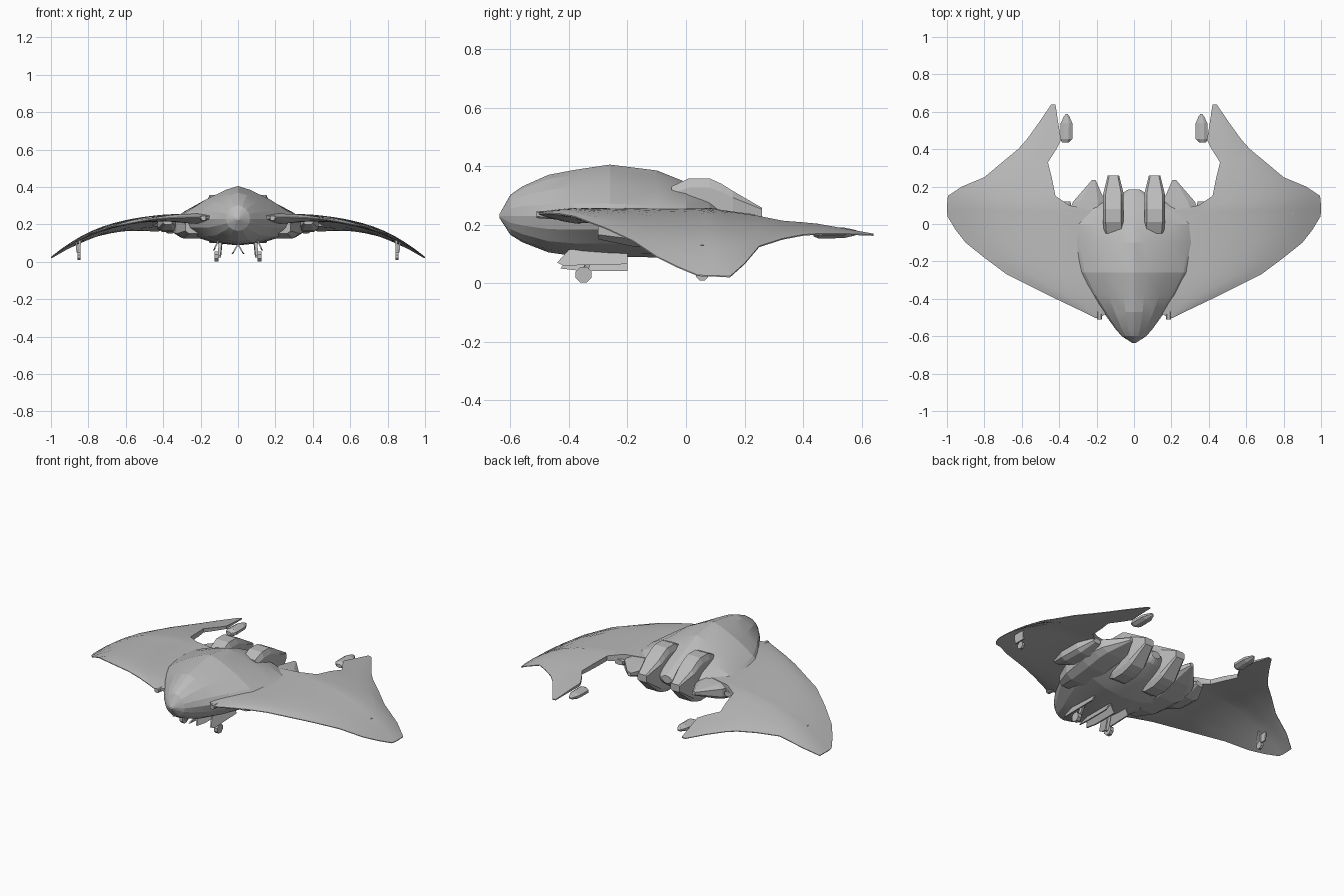
import bpy, bmesh, math
from mathutils import Matrix, Vector

if "Cube" in bpy.data.objects:
    bpy.data.objects.remove(bpy.data.objects["Cube"])

hull = bpy.data.materials.new("hull grey")
hull.diffuse_color = (0.5, 0.5, 0.5, 1)
hull.use_nodes = True
hull.node_tree.nodes["Principled BSDF"].inputs["Base Color"].default_value = hull.diffuse_color


def finish(name, bm, mirror=True, smooth=0):
    bmesh.ops.remove_doubles(bm, verts=bm.verts, dist=0.0005)
    bmesh.ops.recalc_face_normals(bm, faces=bm.faces)
    me = bpy.data.meshes.new(name)
    bm.to_mesh(me)
    bm.free()
    me.materials.append(hull)
    ob = bpy.data.objects.new(name, me)
    bpy.context.collection.objects.link(ob)
    if smooth:
        me.shade_smooth()
        me.set_sharp_from_angle(angle=math.radians(smooth))
    if mirror:
        ob.modifiers.new("mirror", 'MIRROR').use_clip = False
    return ob


def loft(name, rings, mirror=True, smooth=0):
    bm = bmesh.new()
    vs = [[bm.verts.new(p) for p in r] for r in rings]
    n = len(vs[0])
    for a, b in zip(vs, vs[1:]):
        for i in range(n):
            j = (i + 1) % n
            bm.faces.new((a[i], a[j], b[j], b[i]))
    bm.faces.new(vs[0])
    bm.faces.new(vs[-1])
    return finish(name, bm, mirror, smooth)


def interp(pts, x):
    for (a, fa), (b, fb) in zip(pts, pts[1:]):
        if x <= b:
            return fa + (fb - fa) * max(0, (x - a) / (b - a))
    return pts[-1][1]


# fuselage: bell-shaped upper half, flatter belly
# y, half width, top z, bottom z, side z, upper exponent
body = [(-.637, .008, .236, .222, .23, 2), (-.6, .065, .302, .165, .23, 1.8),
        (-.56, .1, .33, .14, .23, 1.7), (-.47, .165, .37, .105, .23, 1.5),
        (-.38, .23, .387, .092, .235, 1.35), (-.26, .3, .405, .09, .235, 1.25),
        (-.1, .335, .385, .088, .235, 1.2), (0, .33, .345, .11, .235, 1.25),
        (.08, .26, .305, .14, .232, 1.4), (.16, .07, .265, .18, .23, 1.6),
        (.185, .03, .25, .205, .23, 2)]
rings = []
for y, w, zt, zb, zs, p in body:
    r = []
    for i in range(16):
        a = 2 * math.pi * i / 16
        c, s = math.cos(a), math.sin(a)
        q = p if s >= 0 else 1.9
        h = zt - zs if s >= 0 else zs - zb
        r.append((w * math.copysign(abs(c) ** (2 / q), c), y,
                  zs + h * math.copysign(abs(s) ** (2 / q), s)))
    rings.append(r)
loft("fuselage", rings, mirror=False, smooth=12)

# drooping wing with a swept-back prong: slices along y of (y, inner x, outer x)
droop = [(0, .24), (.3, .238), (.4, .233), (.5, .222), (.6, .205), (.7, .18), (.8, .143),
         (.86, .113), (.92, .078), (.96, .052), (1, .024)]
slices = [(-.503, .185, .205), (-.48, .15, .25), (-.43, .12, .355), (-.38, .1, .46),
          (-.27, .1, .68), (-.18, .1, .8), (-.1, .1, .9), (-.03, .1, .955), (.04, .12, .997),
          (.07, .2, 1.0), (.1, .345, 1.0), (.15, .42, .995), (.2, .43, .92), (.25, .44, .8),
          (.33, .46, .705), (.4, .415, .62), (.45, .39, .575), (.54, .405, .51),
          (.64, .42, .442)]
rings = []
N = 12
for y, xi, xo in slices:
    top, bot = [], []
    for i in range(N + 1):
        u = i / N
        x = xi + (xo - xi) * u
        z = interp(droop, x) - max(0, y - .1) * .12
        edge = (1 - u ** 4) * min(1, (xo - xi) * 3)
        root = max(0, 1 - max(0, x - .25) / .2) if y < .12 else 0
        top.append((x, y, z + .002 + .017 * edge))
        bot.append((x, y, z - .002 - (.008 + .025 * root) * edge))
    rings.append(top + bot[::-1])
loft("wing", rings, smooth=30)


def box_ring(y, x0, x1, z0, z1, c=.22):
    dx, dz = (x1 - x0) * c, (z1 - z0) * c
    return [(x0 + dx, y, z0), (x1 - dx, y, z0), (x1, y, z0 + dz), (x1, y, z1 - dz),
            (x1 - dx, y, z1), (x0 + dx, y, z1), (x0, y, z1 - dz), (x0, y, z0 + dz)]


# main engine nacelles
loft("engine_nacelle", [box_ring(y, a, b, c, d, .12) for y, a, b, c, d in [
    (-.05, .055, .16, .13, .33), (.01, .055, .165, .1, .358), (.08, .055, .165, .1, .358),
    (.12, .055, .165, .11, .34), (.16, .055, .165, .125, .315), (.26, .08, .14, .215, .257)]])

# outer engine pods tapering to the rear
loft("outer_engine_pod", [box_ring(*s) for s in [
    (-.3, .2, .28, .15, .22), (-.18, .16, .33, .125, .24), (-.02, .15, .35, .13, .255),
    (.07, .15, .345, .15, .255), (.12, .155, .325, .165, .25), (.235, .205, .225, .21, .235)]])

# underwing fairings
loft("underwing_fairing", [box_ring(*s) for s in [
    (-.2, .35, .4, .2, .225), (-.1, .32, .43, .165, .23), (.03, .32, .43, .16, .23),
    (.12, .34, .39, .195, .225)]])

# rear pods on the prongs
loft("prong_pod", [box_ring(*s, .3) for s in [
    (.435, .35, .385, .16, .18), (.455, .33, .395, .152, .19), (.54, .33, .392, .154, .19),
    (.575, .345, .375, .162, .183), (.588, .355, .365, .168, .177)]])

# small cannons at the wing roots
loft("wing_root_cannon", [box_ring(*s) for s in [
    (-.51, .172, .198, .222, .246), (-.4, .165, .205, .215, .25)]])


def plate(name, profile, xt, xb, t=.008):
    """Side profile in y,z leaning from xt at the top to xb at the bottom."""
    zs = [z for _, z in profile]
    lo, hi = min(zs), max(zs)
    lean = lambda z: xb + (xt - xb) * (z - lo) / (hi - lo)
    loft(name, [[(lean(z) + d, y, z) for y, z in profile] for d in (-t / 2, t / 2)])


def wheel(name, x, y, z, r, w):
    bm = bmesh.new()
    bmesh.ops.create_cone(bm, cap_ends=True, segments=8, radius1=r, radius2=r, depth=w,
                          matrix=Matrix.Translation((x, y, z)) @ Matrix.Rotation(math.pi / 2, 4, 'Y')
                          @ Matrix.Rotation(math.pi / 8, 4, 'Z'))
    finish(name, bm)


def beam(name, a, b, s):
    a, b = Vector(a), Vector(b)
    bm = bmesh.new()
    m = Matrix.Translation((a + b) / 2) @ (b - a).to_track_quat('Z', 'Y').to_matrix().to_4x4()
    bmesh.ops.create_cube(bm, size=1, matrix=m @ Matrix.Diagonal((s, s, (b - a).length, 1)))
    finish(name, bm)


# main landing gear: doors, legs and wheels
plate("inner_gear_door", [(-.43, .05), (-.38, .105), (-.2, .115), (-.2, .042), (-.36, .042)], -.012, .03)
plate("outer_gear_door", [(-.44, .07), (-.4, .115), (-.2, .125), (-.2, .065), (-.42, .06)], .1, .13)
beam("gear_leg", (.09, -.31, .13), (.1, -.35, .03), .016)
beam("gear_axle", (.09, -.35, .029), (.12, -.35, .029), .012)
wheel("gear_wheel", .115, -.35, .029, .029, .022)

# wing tip skids
beam("tip_leg", (.845, .055, .13), (.85, .055, .025), .012)
plate("tip_gear_door", [(.02, .11), (.02, .05), (.09, .05), (.09, .11)], .865, .86)
wheel("tip_wheel", .85, .055, .029, .022, .015)
